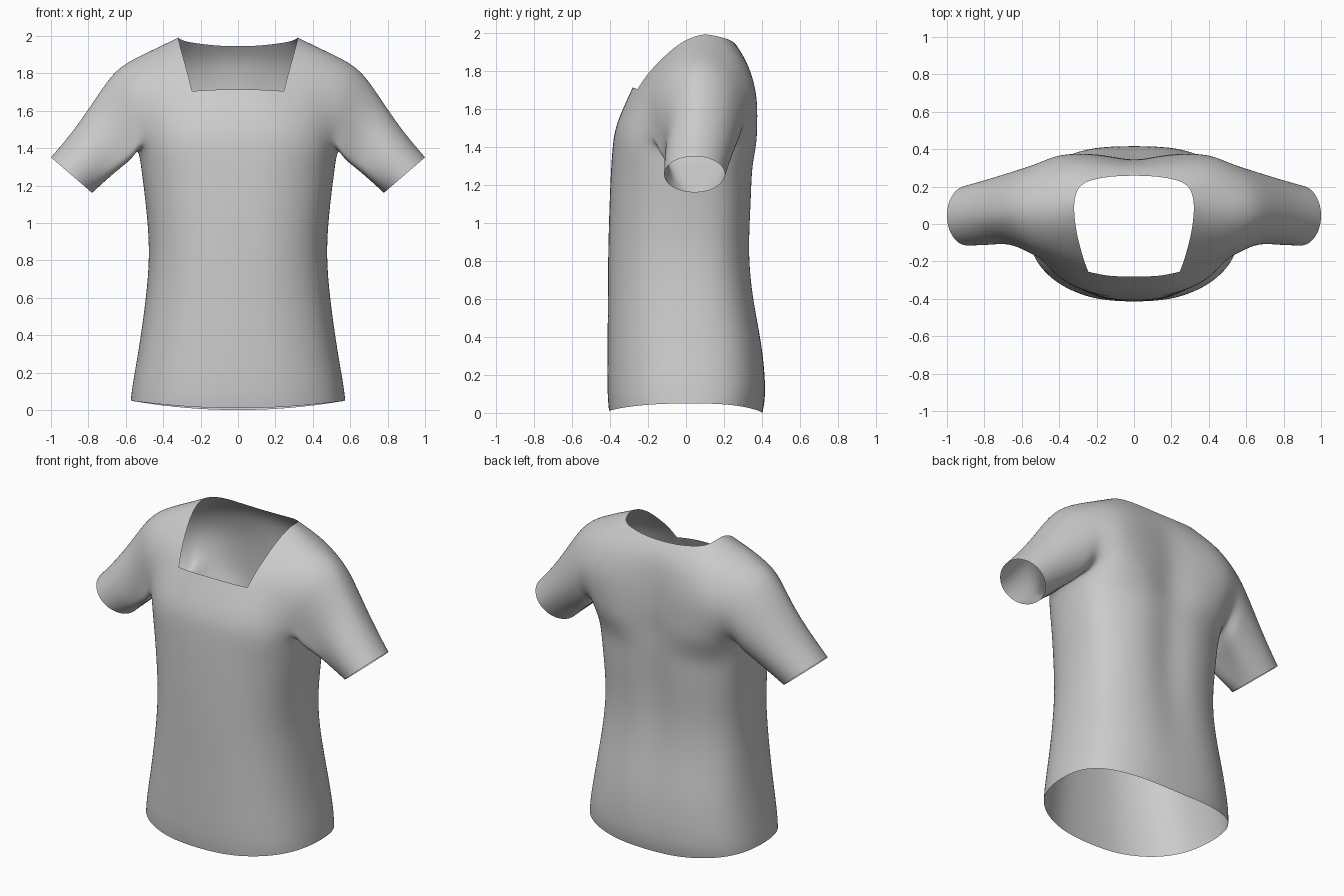
import bpy, bmesh, math
from mathutils import Vector

if "Cube" in bpy.data.objects:
    bpy.data.objects.remove(bpy.data.objects["Cube"])

bm = bmesh.new()
verts = {}


def vert(p):
    key = tuple(round(c, 5) for c in p)
    if key not in verts:
        verts[key] = bm.verts.new(key)
    return verts[key]


def strip(a, b, closed=False):
    """Bridge two rows of points with quads, on both sides of x = 0."""
    n = len(a)
    for i in range(n if closed else n - 1):
        j = (i + 1) % n
        quad = [a[i], a[j], b[j], b[i]]
        bm.faces.new([vert(p) for p in quad])
        bm.faces.new([vert((-p[0], p[1], p[2])) for p in reversed(quad)])


def loft(rows, closed=False):
    for a, b in zip(rows, rows[1:]):
        strip(a, b, closed)


# Chest panels: each row runs from the centre line to the armhole
front = [
    [(0, -.385, 1.40), (.13, -.38, 1.40), (.26, -.355, 1.40), (.40, -.285, 1.40), (.50, -.16, 1.405)],
    [(0, -.36, 1.53), (.13, -.355, 1.53), (.255, -.332, 1.53), (.39, -.275, 1.52), (.502, -.185, 1.50)],
    [(0, -.28, 1.713), (.13, -.277, 1.712), (.245, -.255, 1.705), (.385, -.225, 1.665), (.515, -.175, 1.60)],
]
yoke = [
    [(.265, -.20, 1.785), (.39, -.18, 1.755), (.53, -.15, 1.69)],
    [(.286, -.13, 1.86), (.405, -.115, 1.835), (.545, -.10, 1.775)],
    [(.309, -.03, 1.945), (.43, -.02, 1.905), (.562, -.02, 1.84)],
    [(.32, .08, 1.99), (.445, .08, 1.93), (.57, .07, 1.867)],
    [(.309, .16, 1.983), (.44, .18, 1.91), (.565, .16, 1.85)],
]
back = [
    [(0, .258, 1.945), (.13, .252, 1.95), (.26, .222, 1.967), (.42, .265, 1.865), (.555, .245, 1.79)],
    [(0, .312, 1.85), (.13, .315, 1.85), (.27, .322, 1.835), (.41, .33, 1.77), (.54, .30, 1.70)],
    [(0, .338, 1.70), (.13, .352, 1.70), (.27, .367, 1.68), (.41, .362, 1.65), (.525, .32, 1.60)],
    [(0, .345, 1.53), (.13, .362, 1.53), (.27, .374, 1.53), (.41, .355, 1.52), (.51, .295, 1.49)],
    [(0, .338, 1.40), (.13, .358, 1.40), (.26, .366, 1.40), (.41, .325, 1.40), (.508, .21, 1.405)],
]
armpit = (.538, .04, 1.385)
loft(front)
loft([front[-1][2:]] + yoke + [back[0][2:]])
loft(back)

# Lower torso: superellipse half rings (z, half width, front y, back y, spine groove, side lift)
FRACS = [0, .25, .49, .75, .94, 1]
SIDE_Y = .03


def torso_ring(z, w, yf, yb, groove, lift):
    ring = []
    for f in FRACS:
        y = SIDE_Y + (yf - SIDE_Y) * (1 - f ** 2.4) ** (1 / 2.4)
        ring.append((f * w, y, z + lift * f * f + lift * .2 * (1 - f * f)))
    for f in reversed(FRACS[:-1]):
        y = SIDE_Y + (yb - SIDE_Y) * (1 - f ** 2.6) ** (1 / 2.6)
        y -= groove * max(0, 1 - f * 2.6)
        ring.append((f * w, y, z + lift * f * f))
    return ring


rings = [torso_ring(*r) for r in (
    (0, .573, -.405, .402, 0, .05),
    (.12, .56, -.413, .416, 0, .03),
    (.35, .525, -.413, .402, .005, .01),
    (.60, .493, -.411, .362, .012, 0),
    (.85, .476, -.409, .342, .02, 0),
    (1.10, .493, -.402, .351, .024, 0),
    (1.27, .514, -.395, .358, .022, 0))]
loft(rings + [front[0] + [armpit] + back[-1][::-1]])

# Sleeves: from the armhole loop to an elliptical cuff
armhole = [armpit] + [r[-1] for r in front + yoke + back]
N = len(armhole)
sleeve = [armhole]
for t, bulge, tuck in ((.2, .025, .022), (.45, .014, .038), (.73, 0, .018), (1, 0, 0)):
    ring = []
    for i, p in enumerate(armhole):
        a = 2 * math.pi * i / N
        c, s = math.cos(a), math.sin(a)
        cuff = Vector((.89 - .11 * c, .045 - .16 * s, 1.256 - .095 * c))
        q = Vector(p).lerp(cuff, t)
        up = max(0, -c) * bulge
        q += Vector((up * .6, max(0, s) * tuck, up))
        ring.append(tuple(q))
    sleeve.append(ring)
loft(sleeve, True)

bmesh.ops.recalc_face_normals(bm, faces=bm.faces)
bm.normal_update()
if verts[(0, -.36, 1.53)].normal.y > 0:
    bmesh.ops.reverse_faces(bm, faces=bm.faces)

mesh = bpy.data.meshes.new("shirt")
bm.verts.index_update()
corners = [verts[(s * .245, -.255, 1.705)].index for s in (1, -1)]
bm.to_mesh(mesh)
bm.free()
shirt = bpy.data.objects.new("shirt", mesh)
bpy.context.collection.objects.link(shirt)

# Sharp corners of the square neckline
crease = mesh.attributes.new("crease_vert", 'FLOAT', 'POINT')
for i in corners:
    crease.data[i].value = 1.0
mesh.polygons.foreach_set("use_smooth", [True] * len(mesh.polygons))

sub = shirt.modifiers.new("smooth_cloth", 'SUBSURF')
sub.levels = 1

# Move the cage so that the smoothed surface passes through the points above
targets = [v.co.copy() for v in mesh.vertices]
for _ in range(3):
    bpy.context.view_layer.update()
    smooth = shirt.evaluated_get(bpy.context.evaluated_depsgraph_get()).data
    deltas = [t - smooth.vertices[i].co for i, t in enumerate(targets)]
    for v, d in zip(mesh.vertices, deltas):
        if d.length < .06:
            v.co += d * .9
    mesh.update()
    shirt.update_tag()
sub.levels = sub.render_levels = 3
